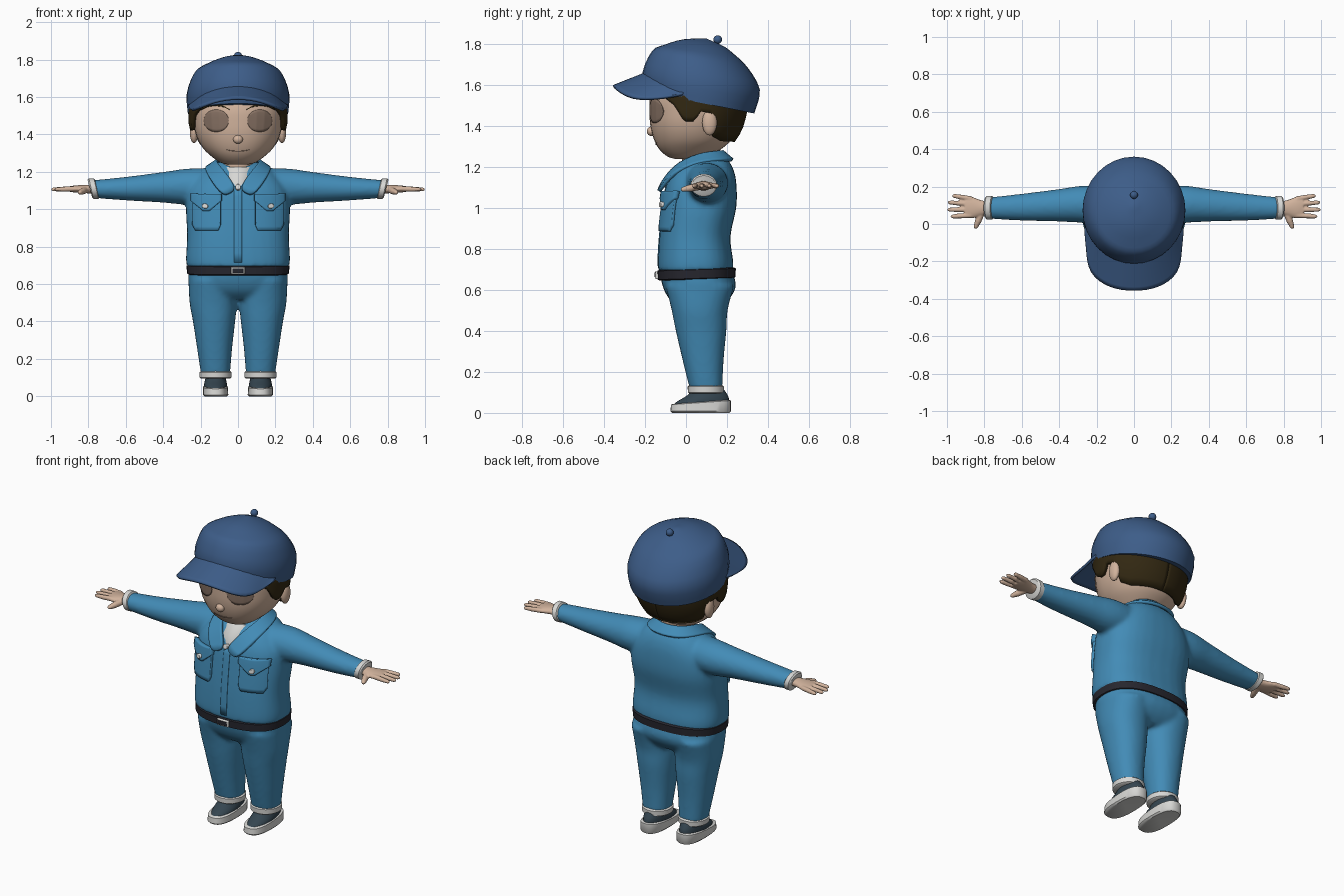
import bpy, bmesh, math
from mathutils import Vector as V

if bpy.data.objects.get("Cube"):
    bpy.data.objects.remove(bpy.data.objects["Cube"], do_unlink=True)


def material(name, rgb):
    m = bpy.data.materials.new(name)
    m.use_nodes = True
    m.diffuse_color = (*rgb, 1)
    bsdf = m.node_tree.nodes["Principled BSDF"]
    bsdf.inputs["Base Color"].default_value = (*rgb, 1)
    bsdf.inputs["Roughness"].default_value = 0.8
    return m


BLUE = material("work blue", (.055, .26, .47))
NAVY = material("cap navy", (.047, .11, .25))
SKIN = material("skin", (.64, .45, .335))
SHADE = material("dark skin", (.24, .165, .125))
HAIR = material("dark brown", (.032, .021, .006))
SHOE = material("slate", (.035, .06, .08))
WHITE = material("off white", (.68, .68, .66))
BLACK = material("belt black", (.02, .02, .028))


def make(name, verts, faces, mat):
    """New smooth-shaded object with outward normals."""
    me = bpy.data.meshes.new(name)
    me.from_pydata([tuple(v) for v in verts], [], faces)
    bm = bmesh.new()
    bm.from_mesh(me)
    bmesh.ops.recalc_face_normals(bm, faces=bm.faces)
    bm.to_mesh(me)
    bm.free()
    me.materials.append(mat)
    ob = bpy.data.objects.new(name, me)
    bpy.context.collection.objects.link(ob)
    bpy.ops.object.select_all(action='DESELECT')
    ob.select_set(True)
    bpy.context.view_layer.objects.active = ob
    bpy.ops.object.shade_smooth_by_angle(angle=math.radians(45))
    return ob


def ring(c, u, v, p=2.0, n=32):
    """Superellipse around c with half axes u and v."""
    def f(t):
        return math.copysign(abs(t) ** (2 / p), t)
    return [V(c) + V(u) * f(math.cos(a)) + V(v) * f(math.sin(a))
            for a in (2 * math.pi * i / n for i in range(n))]


def level(z, yf, yb, rx, x=0, zb=None, p=2.0):
    zb = z if zb is None else zb
    return ring((x, (yf + yb) / 2, (z + zb) / 2), (rx, 0, 0), (0, (yb - yf) / 2, (zb - z) / 2), p)


def dense(rings, k=4):
    """Smooth spline through successive rings."""
    out = []
    for i in range(len(rings) - 1):
        a, b, c, d = (rings[max(0, min(len(rings) - 1, i + j))] for j in (-1, 0, 1, 2))
        for t in (j / k for j in range(k)):
            out.append([(q * 2 + (r - p) * t + (p * 2 - q * 5 + r * 4 - s) * t * t
                         + (q * 3 - p - r * 3 + s) * t ** 3) / 2 for p, q, r, s in zip(a, b, c, d)])
    return out + [rings[-1]]


def loft(name, shells, mat, voxel=0, blend=6):
    """Closed skins over lists of rings, optionally fused into one surface."""
    verts, faces = [], []
    for rings in shells:
        base, n = len(verts), len(rings[0])
        for r in rings:
            verts += r
        for k in range(len(rings) - 1):
            for i in range(n):
                a, j = base + k * n, (i + 1) % n
                faces.append((a + i, a + j, a + n + j, a + n + i))
        faces.append(tuple(range(base, base + n)))
        faces.append(tuple(range(len(verts) - n, len(verts))))
    ob = make(name, verts, faces, mat)
    if voxel:
        m = ob.modifiers.new("fuse", 'REMESH')
        m.mode, m.voxel_size, m.use_smooth_shade = 'VOXEL', voxel, True
        m = ob.modifiers.new("blend", 'SMOOTH')
        m.iterations = blend
    return ob


def grid(rows):
    n = len(rows[0])
    faces = [(r * n + i, r * n + i + 1, (r + 1) * n + i + 1, (r + 1) * n + i)
             for r in range(len(rows) - 1) for i in range(n - 1)]
    return [v for r in rows for v in r], faces


def thicken(ob, t, offset):
    m = ob.modifiers.new("thickness", 'SOLIDIFY')
    m.thickness, m.offset = t, offset


def strip(name, inner, outer, mat, t):
    """Mirrored band between two half edges that start on the centre line."""
    def full(e):
        return [V((-x, y, z)) for x, y, z in e[:0:-1]] + [V(q) for q in e]
    a, b = full(inner), full(outer)
    ob = make(name, *grid([a, [p.lerp(q, .5) for p, q in zip(a, b)], b]), mat)
    ob.modifiers.new("smooth", 'SUBSURF').levels = 2
    ob.modifiers["smooth"].render_levels = 2
    thicken(ob, t, 0)
    return ob


def plate(name, cols, target, mat, t=.008, side=1):
    """Plate of (x, top, bottom) columns laid onto the front of target."""
    fine = [V(a).lerp(V(b), j / 5) for a, b in zip(cols, cols[1:]) for j in range(5)] + [V(cols[-1])]
    rows = [[V((side * x, -.5, a + (b - a) * k / 8)) for x, a, b in fine] for k in range(9)]
    ob = make(name, *grid(rows), mat)
    if ob.data.polygons[0].normal.y > 0:
        ob.data.flip_normals()
    m = ob.modifiers.new("lay on", 'SHRINKWRAP')
    m.target, m.wrap_method = target, 'PROJECT'
    m.use_project_y = True
    thicken(ob, t, .4)
    return ob


def disc(x, z, r, rz):
    return [(x - r * math.cos(a), z + rz * math.sin(a), z - rz * math.sin(a))
            for a in (math.pi * i / 10 for i in range(11))]


def ball(name, loc, size, mat):
    rings = [ring((loc[0], loc[1], loc[2] - size[2] * math.cos(a)), (size[0] * math.sin(a), 0, 0),
                  (0, size[1] * math.sin(a), 0), n=20) for a in (math.pi * (i + .05) / 12.1 for i in range(13))]
    return loft(name, [rings], mat)


def limb(stations, s):
    return dense([ring((s * x, y, z), (0, ry, 0), (0, 0, rz)) for x, y, ry, z, rz in stations])


def finger(a, b, r0, r1, s):
    a, b = V(a), V(b)
    d = (b - a).normalized()
    u = d.cross(V((0, 0, 1))).normalized()
    w = d.cross(u)
    rings = [ring(a.lerp(b, t), u * r, w * r, n=12) for t, r in ((0, r0), (.5, r0), (.9, r1), (1, r1 * .5))]
    return [[V((s * p.x, p.y, p.z)) for p in r] for r in rings]


# Jacket: torso and sleeves fused
torso = dense([level(*q, p=2.5) for q in (
    (.69, -.135, .23, .274), (.74, -.137, .23, .278), (.86, -.13, .217, .272), (1, -.115, .245, .278),
    (1.1, -.1, .247, .265), (1.17, -.07, .237, .22), (1.22, -.02, .215, .17), (1.25, .02, .19, .12))])
SLEEVE = ((.12, .09, .11, 1.12, .1), (.27, .105, .1, 1.12, .097), (.4, .1, .087, 1.117, .082),
          (.6, .09, .072, 1.11, .063), (.78, .085, .057, 1.108, .047))
jacket = loft("jacket", [torso, limb(SLEEVE, 1), limb(SLEEVE, -1)], BLUE, .012)

# Trousers: hips and legs fused
shells = [dense([level(*q, p=2.4) for q in ((.7, -.13, .225, .262), (.62, -.115, .243, .267),
                                            (.56, -.085, .215, .25), (.52, -.04, .17, .2))])]
for s in (1, -1):
    shells.append(dense([level(z, a, b, r, s * x, p=2.2) for z, a, b, r, x in (
        (.62, -.1, .235, .125, .14), (.5, -.07, .203, .126, .133), (.4, -.05, .197, .113, .128),
        (.25, -.015, .183, .093, .125), (.11, .02, .177, .077, .12))]))
loft("trousers", shells, BLUE, .012)

# Belt and buckle
belt = loft("belt", [[level(z, -.14 + d, .243 - d, .275 - d, zb=z + .012, p=2.45)
                      for z, d in ((.645, .012), (.65, .002), (.692, 0), (.698, .01))]], BLACK)
plate("buckle", [(-.036, .69, .654), (.036, .69, .654)], belt, WHITE, .016)
plate("buckle_centre", [(-.029, .684, .66), (.029, .684, .66)], belt, BLACK, .02)

# Collar, placket and shirt
strip("collar", [(0, .185, 1.275), (.09, .16, 1.272), (.125, .06, 1.262), (.075, -.06, 1.205), (.004, -.122, 1.11)],
      [(0, .237, 1.232), (.13, .205, 1.232), (.182, .07, 1.228), (.158, -.07, 1.172), (.082, -.137, 1.068)], BLUE, .018)
plate("placket", [(-.02, 1.12, .715), (.02, 1.12, .715)], jacket, BLUE, .004)
plate("top_button", disc(0, 1.112, .013, .013), jacket, WHITE, .04)
loft("shirt", [[level(1.1, -.098, .16, .085), level(1.17, -.085, .16, .1), level(1.225, -.03, .16, .1)]], WHITE)
loft("neck", [[level(1.12, -.02, .16, .09), level(1.36, -.02, .17, .095)]], SKIN)

# Head
HEAD = ((1.238, -.05, .06, .05), (1.25, -.09, .11, .095), (1.285, -.13, .17, .145), (1.33, -.155, .22, .19),
        (1.39, -.172, .25, .222), (1.46, -.178, .27, .238), (1.55, -.172, .275, .24), (1.65, -.12, .25, .2),
        (1.74, .01, .15, .08))
head = loft("head", [dense([level(*q, p=2.15) for q in HEAD])], SKIN)
ball("nose", (0, -.17, 1.373), (.026, .021, .023), SKIN)
plate("mouth", [(x, z + .0025 - .04 * abs(x), z - .0025 + .04 * abs(x)) for x, z in (
    (i * .012, 1.31 + .00035 * i * i) for i in range(-5, 6))], head, SHADE, .004)


def head_point(angle, z, grow):
    for a, b in zip(HEAD, HEAD[1:]):
        if a[0] <= z <= b[0]:
            _, yf, yb, rx = V(a).lerp(V(b), (z - a[0]) / (b[0] - a[0]))
    return V(((rx + grow) * math.sin(angle), (yf + yb) / 2 - ((yb - yf) / 2 + grow) * math.cos(angle), z))


# Hair shell, its lower edge following the hairline around the head
HAIRLINE = ((0, 1.585), (45, 1.555), (65, 1.5), (78, 1.42), (90, 1.42), (95, 1.47), (110, 1.46),
            (114, 1.35), (130, 1.325), (180, 1.32))
cols = []
for deg in range(-180, 181, 4):
    for (a, za), (b, zb) in zip(HAIRLINE, HAIRLINE[1:]):
        if a <= abs(deg) <= b:
            low = za + (zb - za) * (abs(deg) - a) / (b - a)
    cols.append([head_point(math.radians(deg), low + (1.62 - low) * k / 8, .022 + .006 * min(1, abs(deg) / 120))
                 for k in range(9)])
hair = make("hair", *grid(cols), HAIR)
thicken(hair, .025, -1)

# Cap crown, brim and button
CROWN = ((1.565, -.2, .333, .268, 1.46), (1.66, -.212, .36, .274, 1.575), (1.765, -.165, .3, .235, 1.685),
         (1.795, -.105, .23, .17, 1.753), (1.822, -.01, .185, .09, 1.787), (1.825, .1, .13, .01, 1.812))
loft("cap_crown", [dense([level(z, a, b, r, zb=zb) for z, a, b, r, zb in CROWN], 3)], NAVY)
strip("cap_brim", [(0, -.195, 1.66), (.09, -.18, 1.65), (.17, -.125, 1.625), (.22, -.06, 1.59), (.25, 0, 1.56)],
      [(0, -.36, 1.598), (.13, -.343, 1.578), (.243, -.265, 1.527), (.25, -.13, 1.53), (.264, -.03, 1.55)],
      NAVY, .014)
ball("cap_button", (0, .155, 1.82), (.021, .021, .021), NAVY)

for s, side in ((1, "left"), (-1, "right")):
    # Face details
    plate(side + "_eye", disc(.115, 1.473, .066, .06), head, SHADE, .006, s)
    plate(side + "_brow", [(.045, 1.535, 1.53), (.08, 1.554, 1.547), (.125, 1.561, 1.553), (.165, 1.553, 1.546),
                           (.195, 1.535, 1.53)], head, HAIR, .008, s)
    ball(side + "_ear", (s * .235, .115, 1.415), (.023, .036, .062), SKIN)

    # Chest pocket with pointed flap and button
    plate(side + "_pocket", [(.092, 1.06, .915), (.105, 1.06, .885), (.22, 1.06, .885), (.235, 1.06, .915)],
          jacket, BLUE, .02, s)
    plate(side + "_flap", [(.086, 1.078, 1.045), (.15, 1.078, .988), (.178, 1.078, .988), (.24, 1.078, 1.045)],
          jacket, BLUE, .034, s)
    plate(side + "_pocket_button", disc(.165, 1.013, .013, .013), jacket, WHITE, .055, s)

    # Sleeve and trouser cuffs
    loft(side + "_sleeve_cuff", [[ring((s * x, .087, 1.11), (0, .064 - d, 0), (s * .012, 0, .055 - d))
                                  for x, d in ((.752, .01), (.758, .001), (.785, 0), (.792, .008))]], WHITE)
    loft(side + "_trouser_cuff", [[level(z, .008 + d, .186 - d, .086 - d, s * .12)
                                   for z, d in ((.094, .01), (.1, .001), (.128, 0), (.136, .01))]], WHITE)

    # Hand: palm, four fingers and thumb fused
    parts = [limb(((.77, .087, .032, 1.107, .024), (.82, .085, .043, 1.108, .022), (.87, .088, .058, 1.108, .019),
                   (.905, .09, .052, 1.108, .014)), s)]
    for y0, y1, x1 in ((.135, .152, .972), (.106, .116, .996), (.076, .077, .999), (.046, .04, .98)):
        parts.append(finger((.87, y0, 1.109), (x1, y1, 1.106), .0135, .011, s))
    parts.append(finger((.815, .06, 1.103), (.85, -.025, 1.088), .018, .012, s))
    loft(side + "_hand", parts, SKIN, .005, 3)

    # Shoe
    loft(side + "_sole", [[level(0, -.068, .212, .06, s * .12, p=2.6), level(.008, -.076, .219, .068, s * .12, p=2.6),
                           level(.04, -.073, .219, .067, s * .12, .06, 2.6),
                           level(.044, -.064, .211, .06, s * .12, .064, 2.6)]], WHITE)
    loft(side + "_shoe", [dense([level(z, a, b, r, s * .12, zb) for z, a, b, r, zb in (
        (.035, -.066, .212, .062, .045), (.054, -.045, .208, .061, .075), (.085, .005, .2, .056, .092),
        (.11, .03, .185, .052, .115))])], SHOE)
